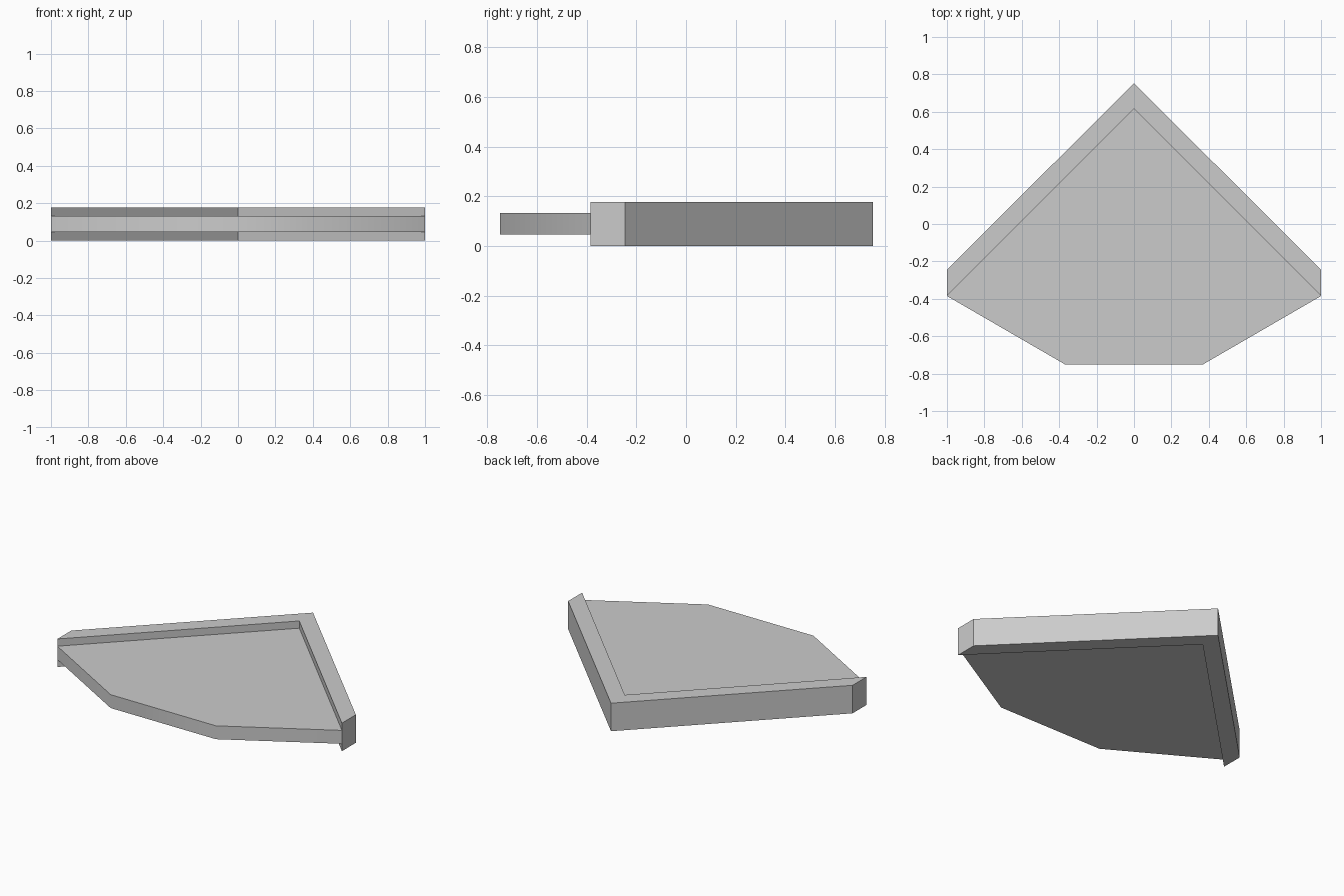
import bpy, bmesh, math

cube = bpy.data.objects.get("Cube")
if cube:
    bpy.data.objects.remove(cube, do_unlink=True)

# Single plain grey
grey = bpy.data.materials.new("plain grey")
grey.use_nodes = True
colour = (0.6, 0.6, 0.6, 1)
grey.diffuse_color = colour
grey.node_tree.nodes["Principled BSDF"].inputs["Base Color"].default_value = colour


def prism(name, outline, bottom, top):
    """Extrude a flat outline from bottom to top."""
    bm = bmesh.new()
    face = bm.faces.new([bm.verts.new((x, y, bottom)) for x, y in outline])
    side = bmesh.ops.extrude_face_region(bm, geom=[face])["geom"]
    verts = [v for v in side if isinstance(v, bmesh.types.BMVert)]
    bmesh.ops.translate(bm, verts=verts, vec=(0, 0, top - bottom))
    bmesh.ops.recalc_face_normals(bm, faces=bm.faces)
    mesh = bpy.data.meshes.new(name)
    bm.to_mesh(mesh)
    bm.free()
    mesh.materials.append(grey)
    obj = bpy.data.objects.new(name, mesh)
    bpy.context.collection.objects.link(obj)
    return obj


# Thick chevron rail along the two straight back edges
prism("corner_rail", [(-1, -0.385), (0, 0.615), (1, -0.385),
                      (1, -0.245), (0, 0.753), (-1, -0.245)], 0, 0.178)

# Thinner panel with a faceted, softly shaded front arc
panel = prism("quarter_panel", [(0, 0.615), (-1, -0.385), (-0.37, -0.75),
                                (0.37, -0.75), (1, -0.385)], 0.047, 0.132)
bpy.ops.object.select_all(action="DESELECT")
panel.select_set(True)
bpy.context.view_layer.objects.active = panel
bpy.ops.object.shade_smooth_by_angle(angle=math.radians(40))
